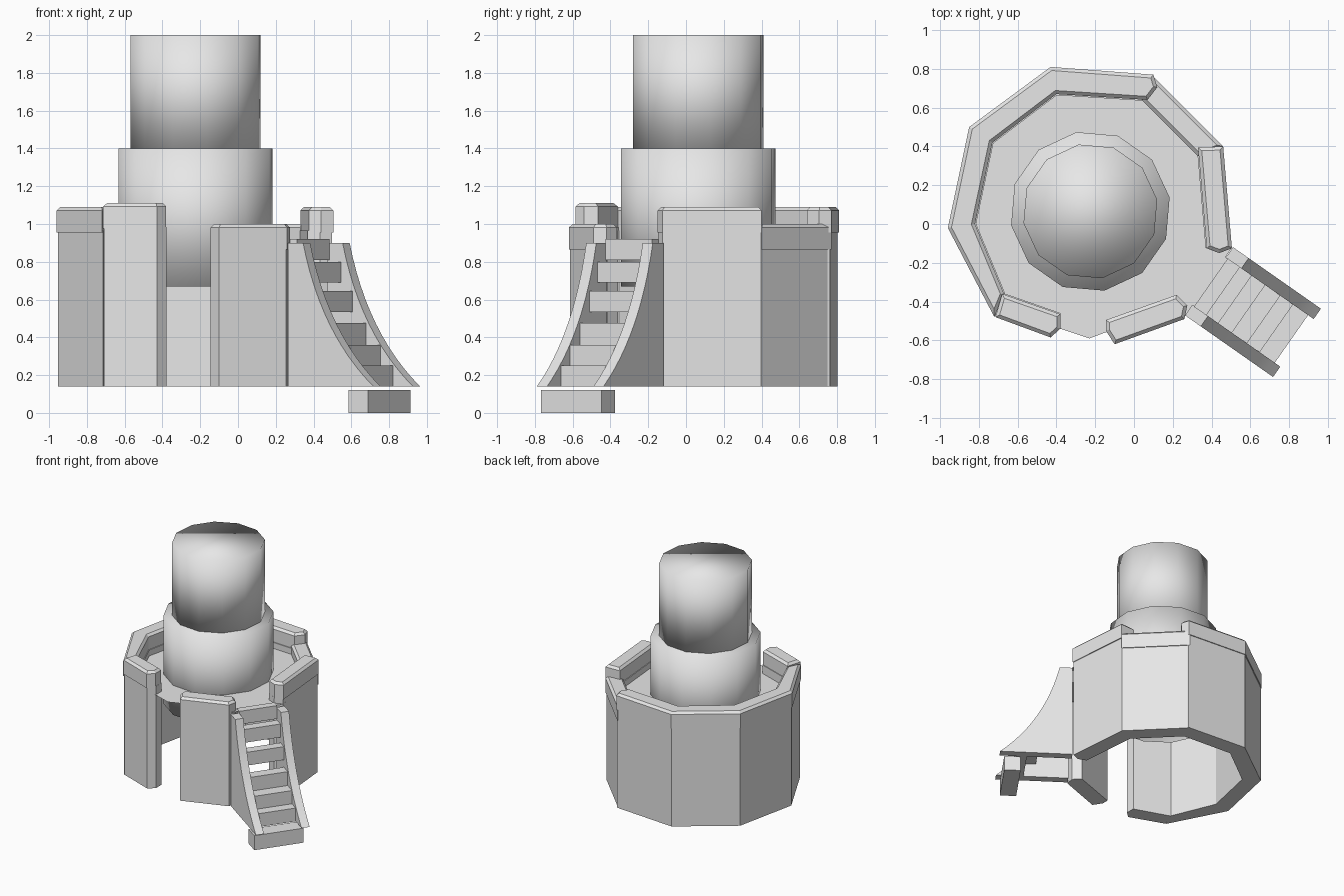
import bpy, bmesh, math
from mathutils import Matrix, Vector

cube = bpy.data.objects.get("Cube")
if cube:
    bpy.data.objects.remove(cube, do_unlink=True)

stone = bpy.data.materials.new("light_grey_stone")
stone.use_nodes = True
GREY = (0.8, 0.8, 0.8, 1)
stone.diffuse_color = GREY
stone.node_tree.nodes["Principled BSDF"].inputs["Base Color"].default_value = GREY

CENTRE = Vector((-0.225, 0.065))
GROUND = 0.14


def finish(name, bm, smooth=False):
    bmesh.ops.recalc_face_normals(bm, faces=bm.faces)
    for f in bm.faces:
        f.smooth = smooth
    mesh = bpy.data.meshes.new(name)
    bm.to_mesh(mesh)
    bm.free()
    mesh.materials.append(stone)
    obj = bpy.data.objects.new(name, mesh)
    bpy.context.collection.objects.link(obj)
    return obj


def prism(name, outline, low, high, chamfer=0, matrix=None):
    """Extrude a flat outline upward, with an optional chamfered top rim."""
    bm = bmesh.new()
    base = bm.faces.new([bm.verts.new((x, y, low)) for x, y in outline])
    new = bmesh.ops.extrude_face_region(bm, geom=[base], use_keep_orig=True)["geom"]
    top = [v for v in new if isinstance(v, bmesh.types.BMVert)]
    bmesh.ops.translate(bm, verts=top, vec=(0, 0, high - low))
    if chamfer:
        rim = [e for e in bm.edges if all(v in top for v in e.verts)]
        bmesh.ops.bevel(bm, geom=rim, offset=chamfer, segments=1, affect='EDGES')
    if matrix:
        bm.transform(matrix)
    return finish(name, bm)


def shrink(outline, k=0.99):
    return [CENTRE + (Vector(p) - CENTRE) * k for p in outline]


# Battlement sections: each has a wall below and an overhanging coping above
sections = {
    "main": (0.955, 1.09, [(0.10, 0.77), (-0.43, 0.81), (-0.85, 0.50), (-0.96, -0.02),
                           (-0.72, -0.48), (-0.67, -0.36), (-0.82, 0), (-0.73, 0.42),
                           (-0.40, 0.67), (0.07, 0.64), (0.12, 0.705)]),
    "back_left": (0.865, 1.0, [(0.09, 0.77), (0.46, 0.40), (0.33, 0.35), (0.04, 0.64)]),
    "left": (0.955, 1.09, [(0.46, 0.40), (0.505, -0.125), (0.44, -0.15),
                           (0.375, -0.125), (0.33, 0.395)]),
    "front_right": (0.975, 1.11, [(-0.715, -0.48), (-0.43, -0.585), (-0.38, -0.54),
                                  (-0.38, -0.465), (-0.68, -0.36)]),
    "front_left": (0.865, 1.0, [(-0.10, -0.62), (0.26, -0.49), (0.275, -0.42),
                                (0.22, -0.365), (-0.145, -0.495), (-0.145, -0.55)]),
}
for label, (low, high, outline) in sections.items():
    prism(label + "_coping", outline, low, high, chamfer=0.018)
    prism(label + "_wall", shrink(outline), GROUND, low + 0.01)

# Thin platform floor
bm = bmesh.new()
floor = [(0.09, 0.75), (-0.42, 0.78), (-0.83, 0.48), (-0.93, -0.02), (-0.70, -0.46),
         (-0.38, -0.54), (-0.23, -0.59), (-0.15, -0.56), (0.26, -0.48), (0.5, -0.13),
         (0.44, 0.39)]
bm.faces.new([bm.verts.new((x, y, 0.915)) for x, y in floor])
finish("platform_floor", bm)

# Round tower in two softly shaded tiers
for name, radius, low, high in (("lower_tower", 0.415, 0.67, 1.4),
                                ("upper_tower", 0.35, 1.38, 2.0)):
    bm = bmesh.new()
    place = (Matrix.Translation((CENTRE.x, CENTRE.y, (low + high) / 2))
             @ Matrix.Rotation(math.radians(10), 4, 'Z'))
    bmesh.ops.create_cone(bm, cap_ends=True, segments=12, radius1=radius, radius2=radius,
                          depth=high - low, matrix=place)
    finish(name, bm, smooth=True)

# Staircase frame: local x runs outward, local y is up, local z is across
turn = Matrix.Rotation(math.radians(-35), 4, 'Z')
stair = turn @ Matrix(((1, 0, 0, 0), (0, 0, 1, 0), (0, 1, 0, 0), (0, 0, 0, 1)))

# Curved side panels
start, bend, end = Vector((0.585, 0.9)), Vector((0.70, 0.42)), Vector((1.04, GROUND))
curve = []
for i in range(13):
    t = i / 12
    curve.append(start * (1 - t) ** 2 + bend * 2 * t * (1 - t) + end * t * t)
profile = [(0.487, GROUND), (0.487, 0.9)] + curve
for name, near, far in (("stair_side_left", 0.13, 0.195), ("stair_side_right", -0.235, -0.17)):
    side = prism(name, profile, near, far, matrix=stair)
    bpy.ops.object.select_all(action='DESELECT')
    side.select_set(True)
    bpy.context.view_layer.objects.active = side
    bpy.ops.object.shade_smooth_by_angle(angle=math.radians(30))

# Steps: back, front, bottom, top
steps = [(0.44, 0.50, 0.81, 0.92), (0.50, 0.575, 0.69, 0.80), (0.575, 0.65, 0.535, 0.645),
         (0.65, 0.735, 0.36, 0.475), (0.735, 0.83, 0.25, 0.36), (0.83, 0.91, 0.14, 0.25),
         (0.88, 1.005, 0, 0.12)]
for i, (back, front, low, high) in enumerate(steps):
    wide = i == len(steps) - 1
    prism("bottom_step" if wide else f"step_{i + 1}",
          [(back, low), (front, low), (front, high), (back, high)],
          -0.235 if wide else -0.17, 0.157 if wide else 0.13, matrix=stair)
